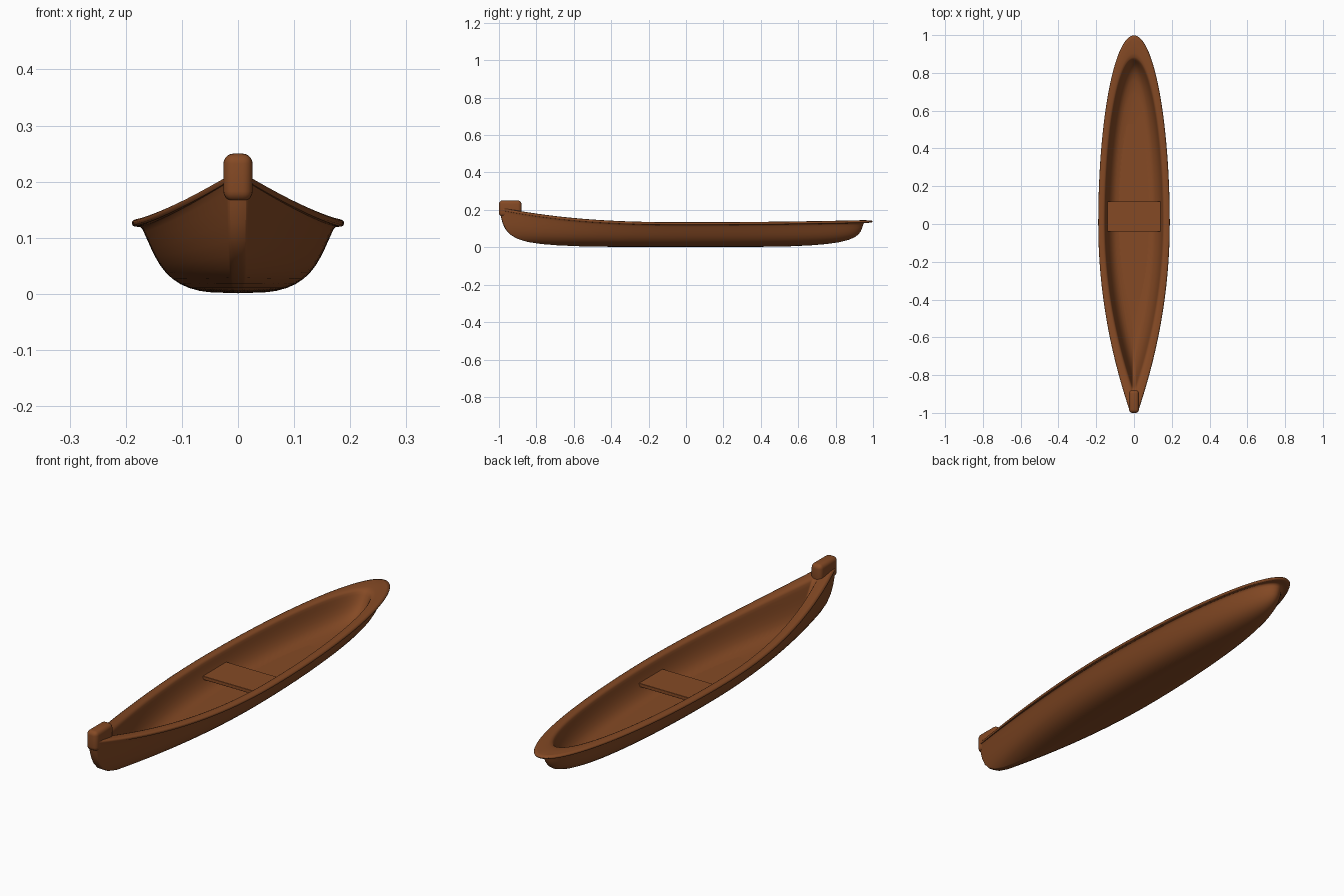
import bpy, bmesh, math

cube = bpy.data.objects.get("Cube")
if cube:
    bpy.data.objects.remove(cube, do_unlink=True)

wood = bpy.data.materials.new("brown_wood")
wood.use_nodes = True
COLOUR = (0.235, 0.068, 0.018, 1)
wood.diffuse_color = COLOUR
wood.node_tree.nodes["Principled BSDF"].inputs["Base Color"].default_value = COLOUR


def add_object(name, bm, angle=40):
    bmesh.ops.recalc_face_normals(bm, faces=bm.faces)
    mesh = bpy.data.meshes.new(name)
    bm.to_mesh(mesh)
    bm.free()
    mesh.materials.append(wood)
    obj = bpy.data.objects.new(name, mesh)
    bpy.context.collection.objects.link(obj)
    bpy.ops.object.select_all(action='DESELECT')
    obj.select_set(True)
    bpy.context.view_layer.objects.active = obj
    bpy.ops.object.shade_smooth_by_angle(angle=math.radians(angle))
    return obj


def box(name, x, y0, y1, z0, z1, bevel, segments):
    bm = bmesh.new()
    bmesh.ops.create_cube(bm, size=1)
    for v in bm.verts:
        v.co = (v.co.x * 2 * x, (y0 + y1) / 2 + v.co.y * (y1 - y0),
                (z0 + z1) / 2 + v.co.z * (z1 - z0))
    bmesh.ops.bevel(bm, geom=bm.edges[:], offset=bevel, segments=segments,
                    profile=0.5, affect='EDGES')
    return add_object(name, bm)


def sheer(y):
    """Rise of the rim towards the bow and, slightly, the stern."""
    return 0.08 * abs(y) ** 2.5 if y < 0 else 0.012 * y * y


def ring(bm, front, back, width, z, rise, blunt, count=96):
    """Boat-shaped outline: pointed at the bow, round at the stern."""
    mid = (front + back) / 2
    verts = []
    for i in range(count):
        a = 2 * math.pi * i / count
        s, c = math.sin(a), math.cos(a)
        y = mid + (back - mid) * c
        if c >= 0:
            x = width * s
        elif i == count // 2:
            x = 0
        else:
            x = width * math.copysign(blunt + (1 - blunt) * s * s, s)
        verts.append(bm.verts.new((x, y, z + rise * sheer(y))))
    return verts


# Hull: outside from the keel up, over the rim, down the inside
# (front y, back y, half width, height, share of sheer, bow bluntness)
RINGS = [
    (-0.45, 0.45, 0.05, 0.001, 0, 0.1),
    (-0.70, 0.68, 0.088, 0.009, 0, 0.1),
    (-0.86, 0.83, 0.118, 0.025, 0, 0.1),
    (-0.95, 0.91, 0.140, 0.05, 0.2, 0.1),
    (-0.985, 0.94, 0.155, 0.08, 0.6, 0.1),
    (-0.995, 0.947, 0.170, 0.115, 1, 0.1),
    (-0.997, 0.955, 0.174, 0.121, 1, 0.1),
    (-1.0, 0.994, 0.186, 0.118, 1, 0.1),
    (-1.0, 1.001, 0.191, 0.126, 1, 0.1),
    (-1.0, 0.996, 0.187, 0.134, 1, 0.1),
    (-0.89, 0.89, 0.159, 0.135, 1, 0.06),
    (-0.87, 0.875, 0.153, 0.128, 1, 0.05),
    (-0.85, 0.86, 0.149, 0.105, 0.8, 0.05),
    (-0.81, 0.83, 0.136, 0.065, 0.4, 0.05),
    (-0.74, 0.77, 0.112, 0.036, 0.1, 0.05),
    (-0.58, 0.64, 0.085, 0.024, 0, 0.05),
]
bm = bmesh.new()
loops = [ring(bm, *r) for r in RINGS]
for a, b in zip(loops, loops[1:]):
    for i in range(len(a)):
        j = (i + 1) % len(a)
        bm.faces.new((a[i], a[j], b[j], b[i]))
bm.faces.new(loops[0][::-1])
bm.faces.new(loops[-1])
hull = add_object("hull", bm, 60)
smooth = hull.modifiers.new("smooth", 'SUBSURF')
smooth.levels = smooth.render_levels = 1

# Floorboard with gently bowed sides
bm = bmesh.new()
steps = [i / 8 - 1 for i in range(17)]
side = [(0.08 - 0.025 * t * t, 0.065 + 0.465 * t) for t in steps]
outline = side + [(-x, y) for x, y in reversed(side)]
base = bm.faces.new([bm.verts.new((x, y, 0.022)) for x, y in outline])
top = bmesh.ops.extrude_face_region(bm, geom=[base])
for v in top["geom"]:
    if isinstance(v, bmesh.types.BMVert):
        v.co.z = 0.028
add_object("floorboard", bm)

# Seat and raised bow post
box("seat", 0.14, -0.04, 0.12, 0.07, 0.085, 0.001, 1)
box("bow_post", 0.026, -1.0, -0.88, 0.165, 0.25, 0.018, 5)
